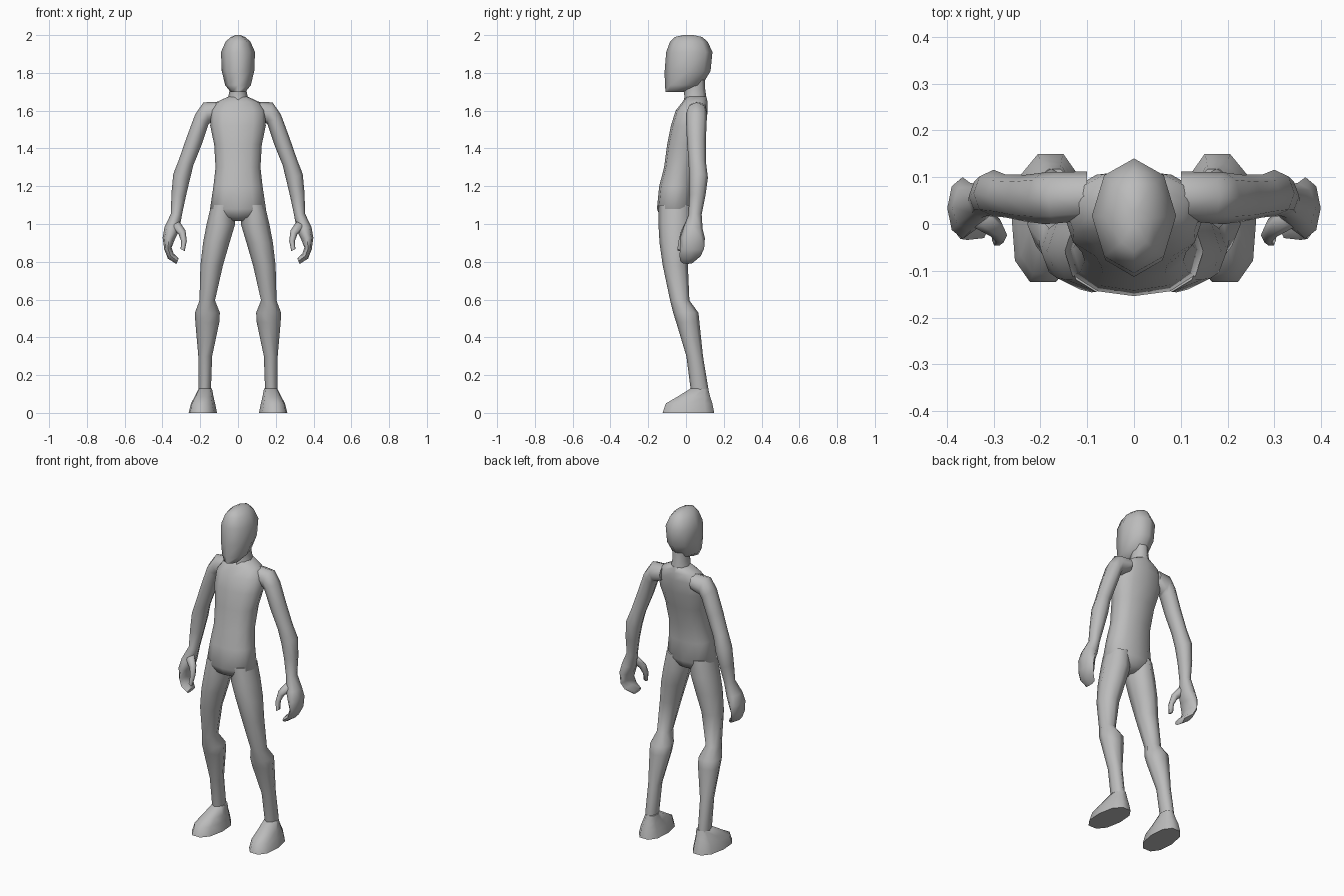
import bpy, bmesh, math

skin = bpy.data.materials.new("plain_grey")
skin.diffuse_color = (0.5, 0.5, 0.5, 1)


def sgn_pow(v, p):
    return math.copysign(abs(v) ** p, v)


def loft(name, rings, n=8, power=1.0, mirror=False, angle=75):
    """Skin rings (x, y, z, half width, half depth, tilt in degrees about y)."""
    bm = bmesh.new()
    loops = []
    for x, y, z, a, b, tilt in rings:
        t = math.radians(tilt)
        loop = []
        for i in range(n):
            u = 2 * math.pi * i / n
            c, s = a * sgn_pow(math.cos(u), power), b * sgn_pow(math.sin(u), power)
            loop.append(bm.verts.new((x + c * math.cos(t), y + s, z + c * math.sin(t))))
        loops.append(loop)
    for lo, hi in zip(loops, loops[1:]):
        for i in range(n):
            j = (i + 1) % n
            bm.faces.new((lo[i], lo[j], hi[j], hi[i]))
    bm.faces.new(loops[0])
    bm.faces.new(loops[-1])
    bmesh.ops.recalc_face_normals(bm, faces=bm.faces)
    me = bpy.data.meshes.new(name)
    bm.to_mesh(me)
    bm.free()
    me.materials.append(skin)
    ob = bpy.data.objects.new(name, me)
    bpy.context.collection.objects.link(ob)
    if mirror:
        ob.modifiers.new("mirror", 'MIRROR')
    bpy.ops.object.select_all(action='DESELECT')
    ob.select_set(True)
    bpy.context.view_layer.objects.active = ob
    bpy.ops.object.shade_smooth_by_angle(angle=math.radians(angle))
    return ob


def upright(rows):
    """Rows (z, half width, front y, back y) centred on x = 0."""
    return [(0, (f + k) / 2, z, w, (k - f) / 2, 0) for z, w, f, k in rows]


def limb(rows):
    """Rows (z, inner x, outer x, front y, back y)."""
    return [((i + o) / 2, (f + k) / 2, z, (o - i) / 2, (k - f) / 2, 0)
            for z, i, o, f, k in rows]


# Head: long egg with a blunt jaw, pointed chin
loft("head", upright([
    (1.70, .04, -.108, -.01), (1.735, .068, -.112, .085), (1.81, .086, -.113, .13),
    (1.91, .090, -.105, .14), (1.965, .066, -.085, .115), (1.99, .038, -.06, .085),
    (2.0, .012, -.015, .04)]))

# Neck
loft("neck", upright([
    (1.60, .07, -.03, .112), (1.67, .052, -.008, .108), (1.71, .044, -.012, .102),
    (1.78, .044, -.02, .10)]))

# Torso: sloping shoulders, narrow waist, forward belly and rounded crotch
loft("torso", upright([
    (1.015, .035, -.085, -.02), (1.035, .09, -.135, .015), (1.08, .148, -.154, .036),
    (1.20, .130, -.142, .038), (1.30, .119, -.116, .05), (1.42, .126, -.10, .078),
    (1.52, .147, -.08, .105), (1.60, .145, -.055, .115), (1.645, .115, -.02, .114),
    (1.675, .05, 0, .108)]), n=12, power=.85)

# Legs: thigh, bulging knee and calf
loft("leg", limb([
    (1.10, .02, .142, -.145, .033), (1.0, .015, .166, -.146, .036),
    (.90, .045, .185, -.14, .028), (.78, .080, .199, -.123, .010),
    (.595, .122, .204, -.084, .018), (.53, .096, .228, -.068, .066),
    (.48, .099, .226, -.052, .071), (.30, .137, .210, .002, .090),
    (.13, .143, .210, .024, .118), (.08, .148, .205, .03, .12)]), mirror=True)

# Feet: flat sole, wedge-shaped instep
foot = loft("foot", limb([
    (0, .112, .262, -.130, .155), (.05, .122, .250, -.112, .145),
    (.085, .132, .232, -.05, .132), (.13, .142, .212, .024, .119)]),
    n=10, power=.85, mirror=True, angle=70)
for v in foot.data.vertices:  # toes turned slightly outward
    v.co.x -= v.co.y * .06

# Arms with rounded shoulder, elbow and mitten-like curled fingers
loft("arm", [
    (.10, .06, 1.60, .047, .052, 90), (.168, .056, 1.588, .058, .055, 75),
    (.193, .055, 1.55, .045, .055, 40), (.232, .055, 1.44, .044, .05, 22),
    (.275, .06, 1.325, .041, .046, 20), (.300, .066, 1.245, .047, .050, 25),
    (.315, .06, 1.15, .039, .043, 15), (.326, .048, 1.05, .029, .035, 10),
    (.350, .036, .975, .040, .052, 15), (.366, .034, .925, .033, .066, 5),
    (.371, .032, .87, .020, .064, -15), (.356, .022, .83, .020, .056, -40),
    (.320, .008, .803, .016, .038, -65)], mirror=True)

# Thumbs curling toward the fingers
loft("thumb", [
    (.335, .02, 1.0, .028, .028, -30), (.296, -.008, .955, .021, .022, -30),
    (.286, -.024, .91, .015, .018, 0), (.293, -.034, .862, .012, .014, 25)],
    n=6, mirror=True)
